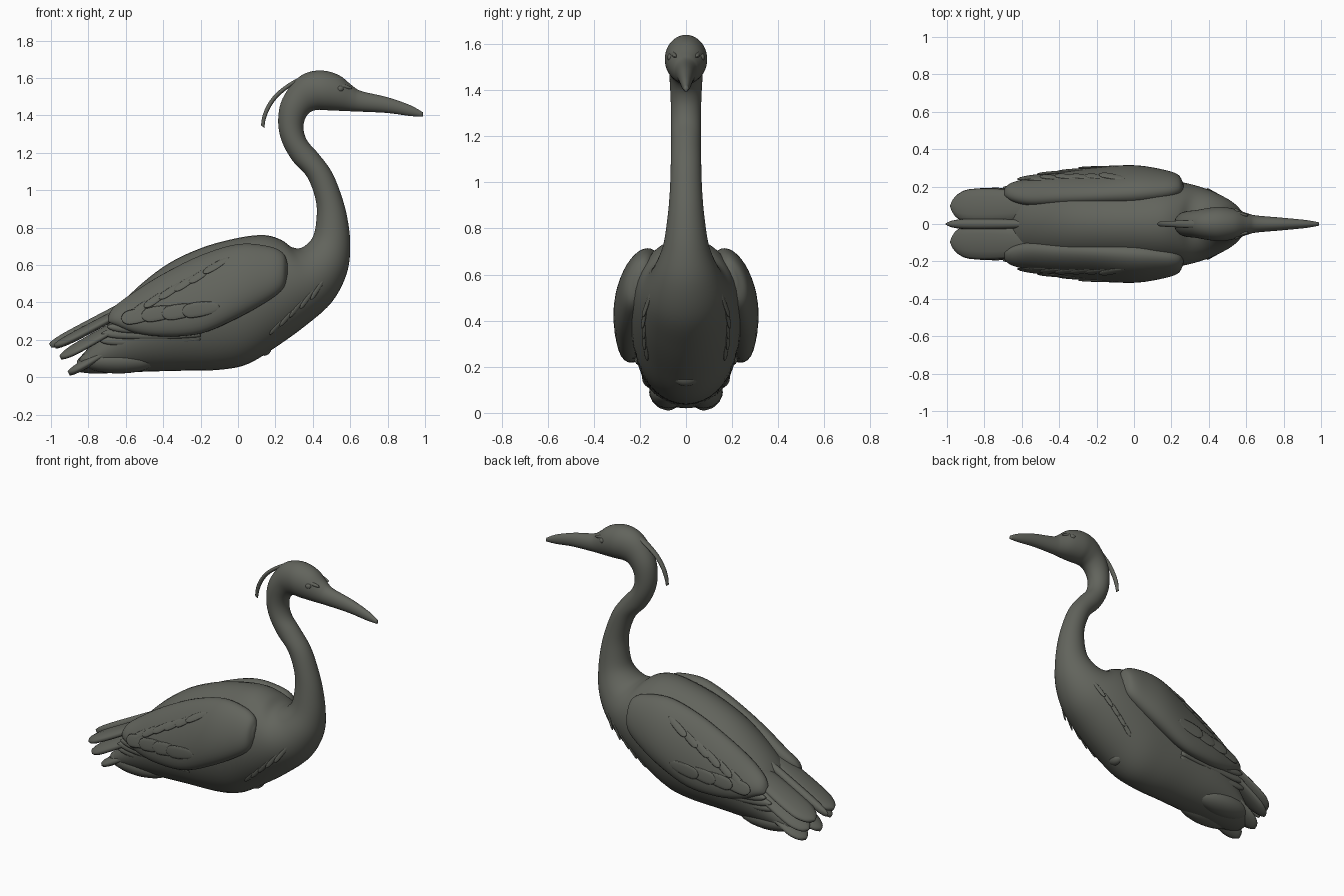
import bpy, bmesh, math
from mathutils import Vector
from mathutils.bvhtree import BVHTree

if "Cube" in bpy.data.objects:
    bpy.data.objects.remove(bpy.data.objects["Cube"])

mat = bpy.data.materials.new("dark grey bronze")
mat.diffuse_color = (0.122, 0.127, 0.108, 1)
mat.use_nodes = True
mat.node_tree.nodes["Principled BSDF"].inputs["Base Color"].default_value = mat.diffuse_color


def spline(rows, sub):
    # Catmull-Rom through rows of numbers
    out = []
    for i in range(len(rows) - 1):
        p = [rows[max(i - 1, 0)], rows[i], rows[i + 1], rows[min(i + 2, len(rows) - 1)]]
        for k in range(sub):
            t = k / sub
            out.append([0.5 * (2 * b + (c - a) * t + (2 * a - 5 * b + 4 * c - d) * t * t
                               + (3 * b - a - 3 * c + d) * t ** 3) for a, b, c, d in zip(*p)])
    return out + [list(rows[-1])]


def finish(name, bm, mirror):
    bmesh.ops.recalc_face_normals(bm, faces=bm.faces[:])
    for f in bm.faces:
        f.smooth = True
    me = bpy.data.meshes.new(name)
    bm.to_mesh(me)
    tree = BVHTree.FromBMesh(bm)
    bm.free()
    me.materials.append(mat)
    ob = bpy.data.objects.new(name, me)
    bpy.context.collection.objects.link(ob)
    if mirror:
        mod = ob.modifiers.new("mirror", 'MIRROR')
        mod.use_axis = (False, True, False)
    return tree


def loft(name, rows, n=32, sub=4, mirror=False):
    # each row: one rim point, the opposite rim point, half width across
    bm = bmesh.new()
    rows = spline(rows, sub)
    mids = [(Vector(r[:3]) + Vector(r[3:6])) / 2 for r in rows]
    rings = []
    for i, r in enumerate(rows):
        half = (Vector(r[:3]) - Vector(r[3:6])) / 2
        along = mids[min(i + 1, len(mids) - 1)] - mids[max(i - 1, 0)]
        side = half.cross(along).normalized() * max(r[6], 0.002)
        rings.append([bm.verts.new(mids[i] + half * math.cos(a) + side * math.sin(a))
                      for a in (2 * math.pi * k / n for k in range(n))])
    for a, b in zip(rings, rings[1:]):
        for k in range(n):
            bm.faces.new((a[k], a[(k + 1) % n], b[(k + 1) % n], b[k]))
    bm.faces.new(rings[0])
    bm.faces.new(rings[-1])
    return finish(name, bm, mirror)


def feather(name, base, tip, normal, width, thick, mirror=True, droop=0.0):
    # flat blade with a rounded tip
    base, tip, normal = Vector(base), Vector(tip), Vector(normal).normalized()
    across = (tip - base).cross(normal).normalized()
    rows = []
    for t, w in ((0, .5), (.25, .85), (.55, 1), (.8, .97), (.91, .75), (.97, .45), (1, .08)):
        c = base.lerp(tip, t) - normal * droop * t * t
        rows.append((*(c + across * width * w), *(c - across * width * w), thick * (0.4 + 0.6 * w)))
    loft(name, rows, 12, 3, mirror)


def ball(name, centre, radii, mirror=False):
    bm = bmesh.new()
    bmesh.ops.create_uvsphere(bm, u_segments=20, v_segments=12, radius=1)
    for v in bm.verts:
        v.co = Vector([c + r * x for c, r, x in zip(centre, radii, v.co)])
    finish(name, bm, mirror)


# Body, neck, head and bill: back x/z, belly x/z, half width
profile = [
    (-.86, .09, -.86, .03, .09), (-.73, .24, -.76, .02, .15), (-.6, .42, -.5, .03, .20),
    (-.4, .59, -.3, .035, .225), (-.2, .69, -.1, .04, .235), (0, .745, .05, .07, .24),
    (.14, .76, .2, .16, .235), (.23, .735, .36, .275, .215), (.29, .695, .5, .40, .18),
    (.345, .695, .58, .55, .14), (.40, .75, .60, .70, .10), (.42, .85, .585, .85, .08),
    (.415, .95, .55, .98, .07), (.37, 1.07, .50, 1.10, .066), (.29, 1.16, .43, 1.195, .065),
    (.235, 1.26, .37, 1.265, .065), (.215, 1.36, .35, 1.33, .066), (.23, 1.47, .36, 1.385, .07),
    (.29, 1.57, .39, 1.42, .075), (.36, 1.625, .43, 1.43, .085), (.45, 1.64, .47, 1.428, .092),
    (.54, 1.615, .54, 1.425, .08), (.61, 1.56, .61, 1.422, .056), (.66, 1.53, .66, 1.42, .045),
    (.8, 1.497, .8, 1.413, .033), (.92, 1.455, .92, 1.397, .021), (.988, 1.417, .988, 1.393, .009)]
body = loft("body_neck_head", [(a, 0, b, c, 0, d, w) for a, b, c, d, w in profile], 40, 5)

# Folded wings
wing = loft("wing", [
    (.264, .20, .61, .264, .215, .55, .012), (.24, .18, .665, .24, .235, .475, .05),
    (.16, .165, .70, .16, .25, .41, .075), (0, .15, .71, 0, .265, .32, .095),
    (-.2, .14, .65, -.2, .26, .235, .088), (-.4, .13, .55, -.4, .245, .22, .078),
    (-.55, .12, .455, -.55, .225, .24, .062), (-.65, .13, .38, -.65, .21, .28, .04),
    (-.69, .15, .33, -.69, .19, .295, .01)], 36, 5, True)


def surface_feather(name, tree, x, z, aim, length, width, thick):
    # low relief feather lying on the side of a part
    p, nrm, _, _ = tree.ray_cast(Vector((x, 1, z)), Vector((0, -1, 0)))
    if p is None:
        return
    d = Vector(aim)
    d = (d - nrm * d.dot(nrm)).normalized() * length
    feather(name, p - nrm * 0.004, p + d + nrm * 0.002, nrm, width, thick)


# Shoulder plumes on the upper wing
for i in range(6):
    x = -.05 - .08 * i
    surface_feather("shoulder_plume", wing, x, .64 - .043 * i, (-.8, 0, -.6), .16, .022, .006)
# Covert feathers along the wing's lower half
for i in range(4):
    surface_feather("wing_covert", wing, -.1 - .11 * i, .38 - .01 * i, (-.95, 0, -.15), .2, .04, .006)
# Chest plumes
for i in range(5):
    surface_feather("chest_plume", body, .46 - .05 * i, .52 - .05 * i, (-.65, 0, -.75), .13, .013, .005)

# Flight feathers below the wing
for i, (bz, tx, tz) in enumerate([(.25, -.70, .27), (.23, -.73, .235), (.21, -.74, .195)]):
    feather("flight_feather", (-.2, .225 - .015 * i, bz), (tx, .19 - .015 * i, tz),
            (0, 1, .3), .03, .018)

# Tail: centre, upper pair, lower pair
feather("tail_centre", (-.5, 0, .44), (-1, 0, .16), (-.45, 0, 1), .028, .028, False, -.01)
feather("tail_upper", (-.5, .10, .42), (-.975, .095, .155), (-.45, .1, 1), .093, .026, True, -.01)
feather("tail_outer", (-.5, .13, .36), (-.95, .115, .105), (-.45, .3, 1), .075, .024)
# Feather lobes under the tail
feather("under_tail", (-.5, .08, .26), (-.905, .075, .02), (-.5, .1, 1), .078, .026)
ball("rump_lobe", (-.64, .075, .09), (.21, .085, .07), True)

# Breast knob, eyes and brows
ball("breast_knob", (.14, 0, .16), (.04, .06, .045))
ball("eye", (.545, .066, 1.542), (.02, .016, .017), True)
feather("brow", (.47, .07, 1.58), (.61, .046, 1.545), (0, .8, .5), .01, .009)

# Head crest
crest = [(.36, 1.61, .02), (.28, 1.565, .02), (.21, 1.51, .017), (.165, 1.45, .015),
         (.14, 1.39, .013), (.132, 1.34, .007)]
loft("head_crest", [(x - .009, 0, z + .007, x + .009, 0, z - .007, w) for x, z, w in crest], 14, 4)
